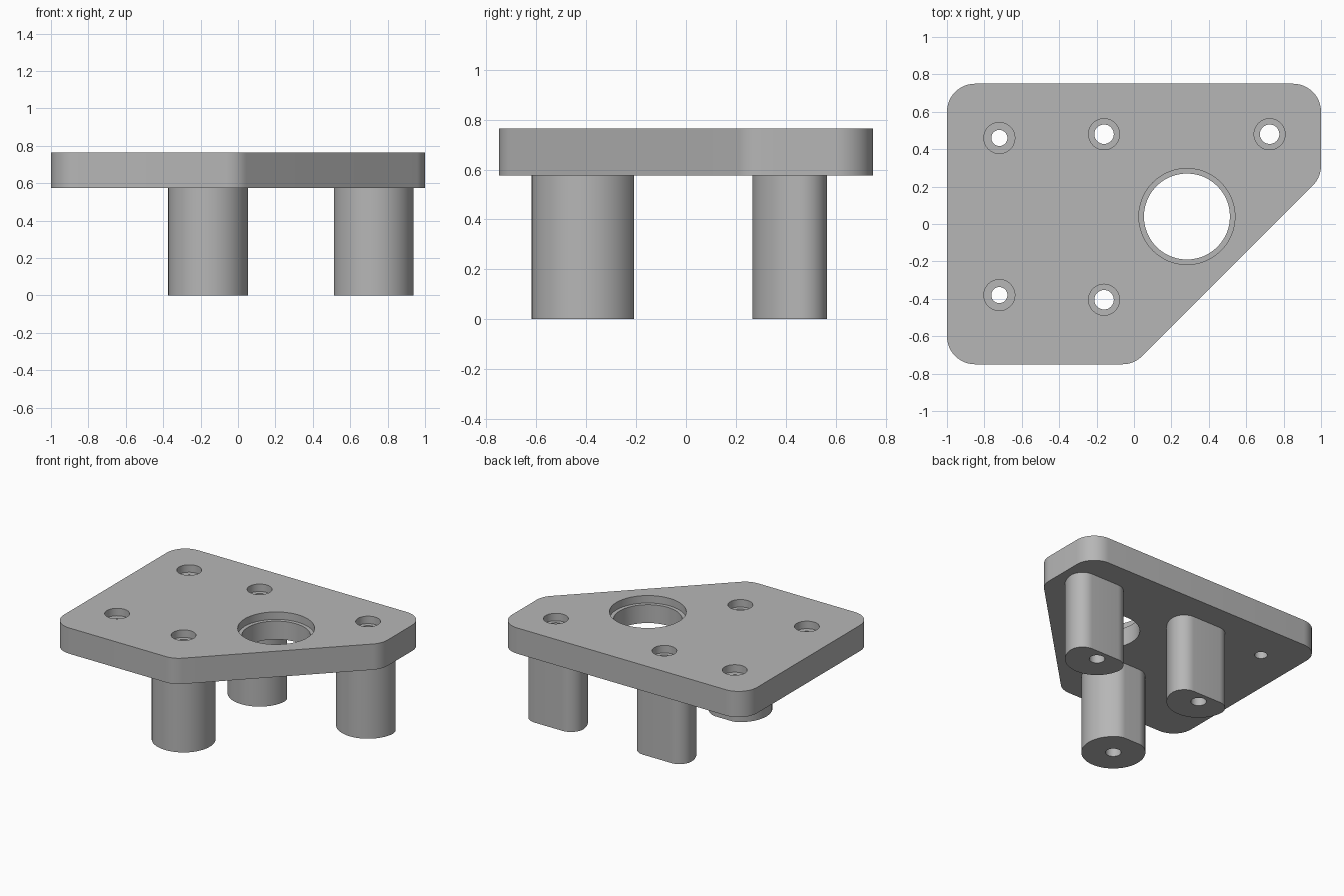
import bpy, bmesh
from math import pi, cos, sin, tan, sqrt, atan2
from mathutils import Vector

if "Cube" in bpy.data.objects:
    bpy.data.objects.remove(bpy.data.objects["Cube"], do_unlink=True)

PLATE_BOTTOM, PLATE_TOP = 0.575, 0.765
SINK_DEPTH = 0.055

grey = bpy.data.materials.new("plain grey")
grey.use_nodes = True
colour = (0.47, 0.47, 0.47, 1)
grey.diffuse_color = colour
grey.node_tree.nodes["Principled BSDF"].inputs["Base Color"].default_value = colour


def arc(cx, cy, r, start, end, steps):
    return [(cx + r * cos(start + (end - start) * i / steps),
             cy + r * sin(start + (end - start) * i / steps)) for i in range(steps + 1)]


def rounded_outline(corners, r):
    """Counter-clockwise convex polygon with every corner filleted."""
    outline = []
    for i, corner in enumerate(corners):
        p = Vector(corner)
        d_in = (p - Vector(corners[i - 1])).normalized()
        d_out = (Vector(corners[(i + 1) % len(corners)]) - p).normalized()
        turn = -d_in.angle_signed(d_out)
        centre = p - d_in * r * tan(turn / 2) + Vector((-d_in.y, d_in.x)) * r
        start = atan2(d_in.y, d_in.x) - pi / 2
        outline += arc(*centre, r, start, start + turn, 12)
    return outline


def flatted_circle(cx, cy, radius, flat, r):
    """Circle with a flat on its back, blended by fillets of radius r."""
    a = sqrt((radius - r) ** 2 - (flat - r) ** 2)
    phi = atan2(flat - r, a)
    outline = arc(cx, cy, radius, pi - phi, 2 * pi + phi, 40)
    outline += arc(cx + a, cy + flat - r, r, phi, pi / 2, 12)[1:]
    outline += arc(cx - a, cy + flat - r, r, pi / 2, pi - phi, 12)[:-1]
    return outline


def prism(name, outline, z0, z1):
    bm = bmesh.new()
    base = bm.faces.new([bm.verts.new((x, y, z0)) for x, y in outline])
    top = bmesh.ops.extrude_face_region(bm, geom=[base])["geom"]
    bmesh.ops.translate(bm, vec=(0, 0, z1 - z0),
                        verts=[v for v in top if isinstance(v, bmesh.types.BMVert)])
    bmesh.ops.recalc_face_normals(bm, faces=bm.faces[:])
    mesh = bpy.data.meshes.new(name)
    bm.to_mesh(mesh)
    bm.free()
    mesh.materials.append(grey)
    obj = bpy.data.objects.new(name, mesh)
    bpy.context.collection.objects.link(obj)
    return obj


def activate(obj):
    bpy.ops.object.select_all(action='DESELECT')
    obj.select_set(True)
    bpy.context.view_layer.objects.active = obj


def drill(obj, x, y, r, z0, z1, sides=48):
    """Cut a round hole between two heights."""
    cutter = prism("drill_cutter", arc(x, y, r, 0, 2 * pi, sides)[:-1], z0, z1)
    cutter.hide_render = True
    mod = obj.modifiers.new("hole", 'BOOLEAN')
    mod.operation, mod.solver, mod.object = 'DIFFERENCE', 'EXACT', cutter
    activate(obj)
    bpy.ops.object.modifier_apply(modifier=mod.name)
    bpy.data.objects.remove(cutter, do_unlink=True)


def smooth(obj):
    activate(obj)
    bpy.ops.object.shade_smooth_by_angle(angle=pi / 6)


# Plate with one cut-off corner
plate = prism("mounting_plate", rounded_outline(
    [(-1, -0.75), (0, -0.75), (1, 0.25), (1, 0.75), (-1, 0.75)], 0.15),
    PLATE_BOTTOM, PLATE_TOP)

# Posts: name, centre, distance of the flat behind the centre
posts = [("front_post", -0.16, -0.405, 0.196),
         ("back_right_post", -0.16, 0.48, 0.085),
         ("back_left_post", 0.725, 0.48, 0.085)]

# Stepped holes: centre, through radius, recess radius
holes = [(x, y, 0.052, 0.083) for _, x, y, _ in posts]
holes += [(-0.72, y, 0.043, 0.083) for y in (-0.38, 0.46)]
holes.append((0.283, 0.04, 0.23, 0.257))
for x, y, inner, outer in holes:
    drill(plate, x, y, outer, PLATE_TOP - SINK_DEPTH, PLATE_TOP + 0.1)
    drill(plate, x, y, inner, PLATE_BOTTOM - 0.1, PLATE_TOP + 0.1)
smooth(plate)

for name, x, y, flat in posts:
    post = prism(name, flatted_circle(x, y, 0.214, flat, 0.1), 0, PLATE_BOTTOM)
    drill(post, x, y, 0.052, -0.1, PLATE_BOTTOM + 0.1)
    smooth(post)
